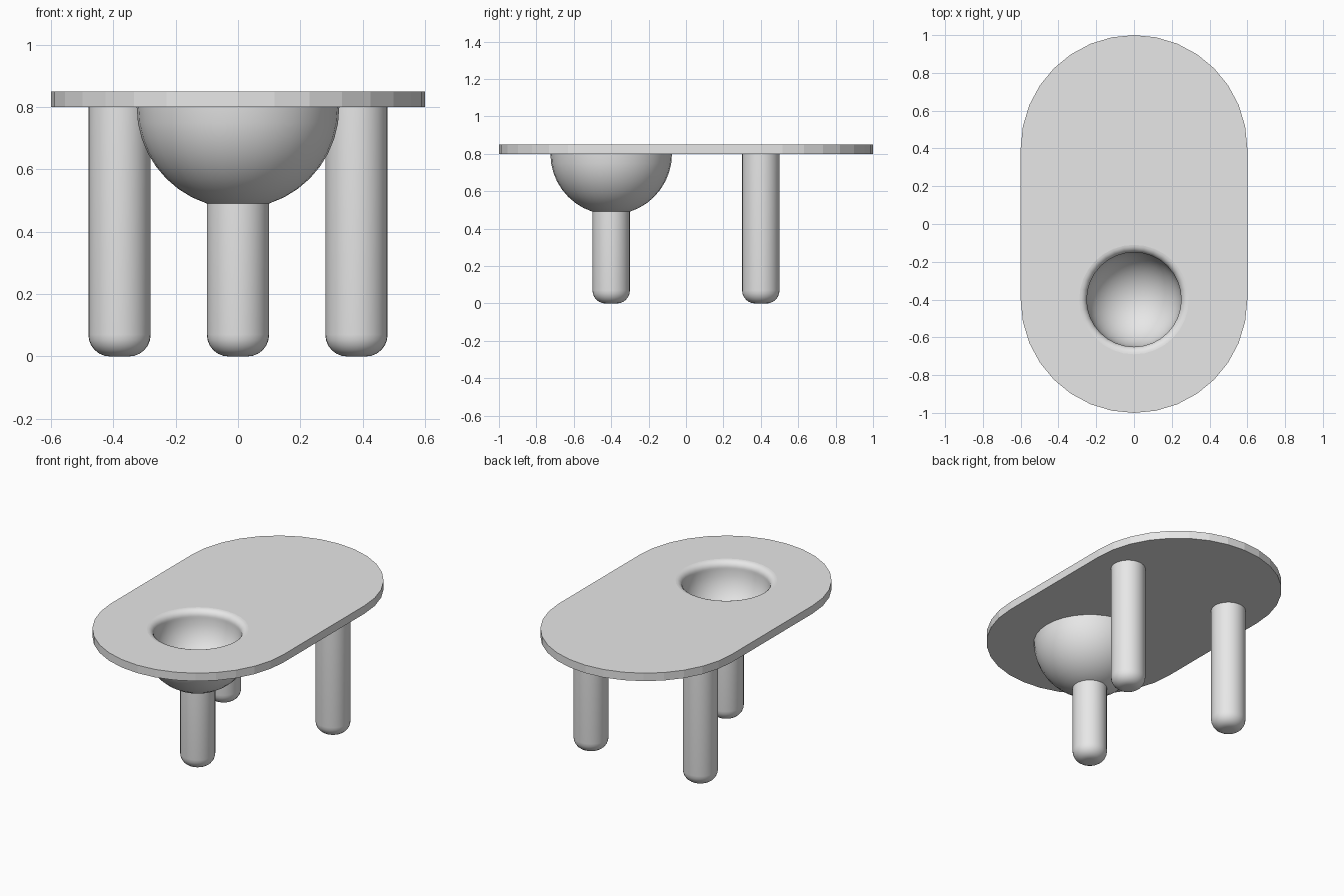
import bpy, bmesh
from math import sin, cos, pi

if "Cube" in bpy.data.objects:
    bpy.data.objects.remove(bpy.data.objects["Cube"], do_unlink=True)

SEGMENTS = 32
TOP, UNDER = 0.85, 0.8          # table top faces
BOWL_Y = -0.4

grey = bpy.data.materials.new("light_grey")
grey.use_nodes = True
colour = (0.8, 0.8, 0.8, 1)
grey.diffuse_color = colour
grey.node_tree.nodes["Principled BSDF"].inputs["Base Color"].default_value = colour


def finish(name, bm, location=(0, 0, 0)):
    bmesh.ops.recalc_face_normals(bm, faces=bm.faces)
    mesh = bpy.data.meshes.new(name)
    bm.to_mesh(mesh)
    bm.free()
    mesh.materials.append(grey)
    obj = bpy.data.objects.new(name, mesh)
    obj.location = location
    bpy.context.collection.objects.link(obj)
    return obj


def smooth(obj):
    bpy.ops.object.select_all(action='DESELECT')
    obj.select_set(True)
    bpy.context.view_layer.objects.active = obj
    bpy.ops.object.shade_smooth_by_angle()


def arc(r, z, radius, start, end, steps):
    """Points of a profile arc around (r, z), angles in quarter turns."""
    angles = [(start + (end - start) * i / steps) * pi / 2 for i in range(steps + 1)]
    return [(r + radius * cos(a), z + radius * sin(a)) for a in angles]


def lathe(name, profile, location):
    bm = bmesh.new()
    verts = [bm.verts.new((r, 0, z)) for r, z in profile]
    edges = [bm.edges.new(pair) for pair in zip(verts, verts[1:])]
    bmesh.ops.spin(bm, geom=verts + edges, cent=(0, 0, 0), axis=(0, 0, 1),
                   angle=2 * pi, steps=SEGMENTS)
    bmesh.ops.remove_doubles(bm, verts=bm.verts, dist=0.0001)
    obj = finish(name, bm, location)
    smooth(obj)


def loop(bm, points):
    verts = [bm.verts.new((x, y, UNDER)) for x, y in points]
    return [bm.edges.new((v, verts[i - 1])) for i, v in enumerate(verts)]


# Table top: rounded slab with a round opening for the bowl
bm = bmesh.new()
half = SEGMENTS // 2
outline = []
for side in (0, 1):
    for i in range(half + 1):
        a = side * pi + pi * i / half
        outline.append((0.6 * cos(a), 0.6 * sin(a) + (0.4 if side == 0 else -0.4)))
opening = [(0.29 * cos(2 * pi * i / SEGMENTS), BOWL_Y + 0.29 * sin(2 * pi * i / SEGMENTS))
           for i in range(SEGMENTS)]
edges = loop(bm, outline) + loop(bm, opening)
bmesh.ops.triangle_fill(bm, edges=edges, use_beauty=True, normal=(0, 0, 1))
raised = bmesh.ops.extrude_face_region(bm, geom=bm.faces[:], use_keep_orig=True)["geom"]
bmesh.ops.translate(bm, vec=(0, 0, TOP - UNDER),
                    verts=[v for v in raised if isinstance(v, bmesh.types.BMVert)])
finish("table_top", bm)

# Bowl: thick half sphere with a rounded lip flush with the table top
bowl = arc(0, UNDER, 0.325, -1, 0, 10)
bowl += arc(0.29, 0.81, 0.04, 1, 2, 6)
bowl += arc(0, UNDER, 0.25, 0, -1, 10)
lathe("bowl", bowl, (0, BOWL_Y, 0))


# Legs: round posts with softened feet
def leg(name, x, y, height):
    profile = [(0, 0)] + arc(0.03, 0.07, 0.07, -1, 0, 6) + [(0.1, height), (0, height)]
    lathe(name, profile, (x, y, 0))


leg("front_leg", 0, BOWL_Y, 0.5)
for name, side in (("left", 1), ("right", -1)):
    leg("back_leg_" + name, 0.38 * side, 0.4, UNDER)
